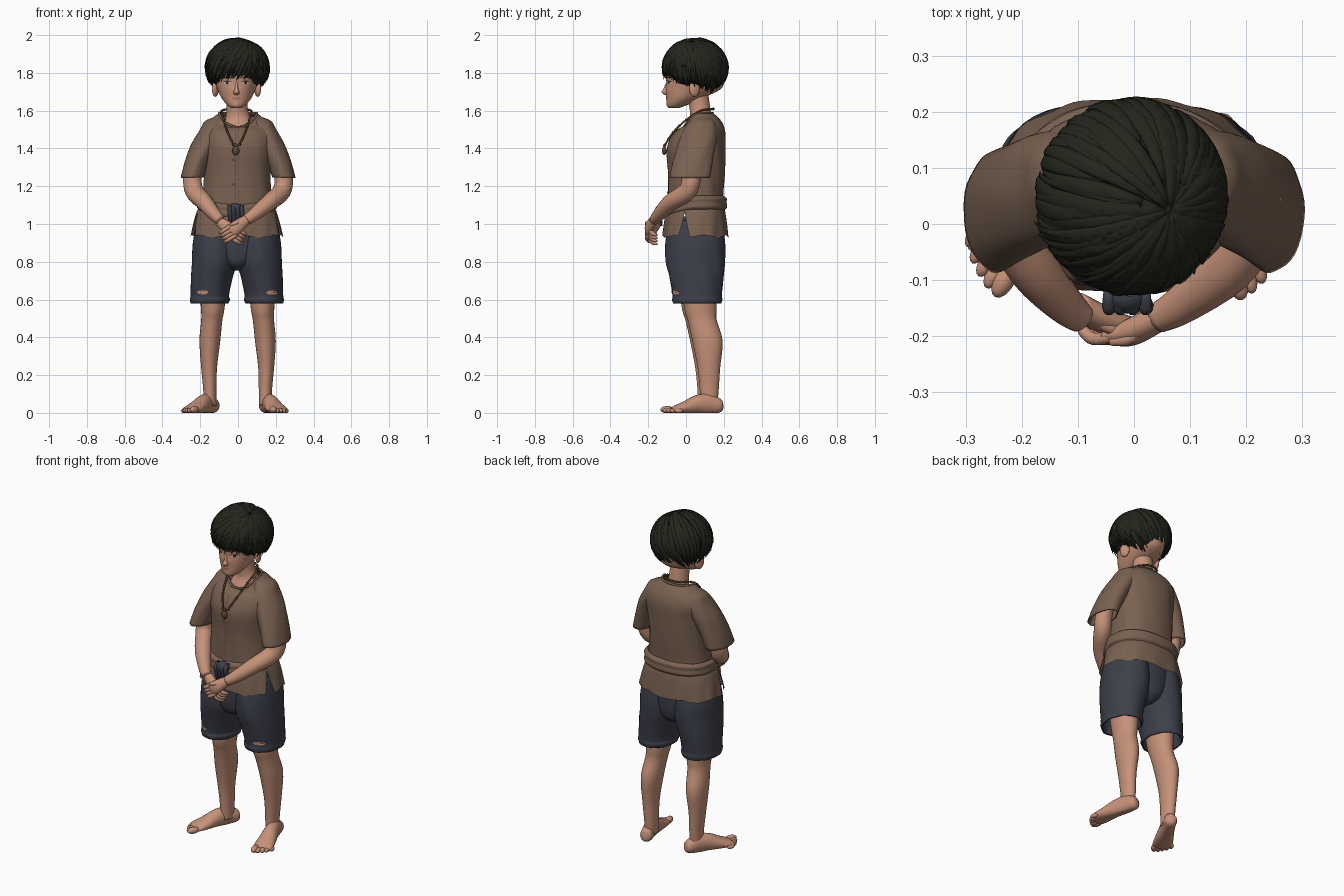
import bpy, bmesh, math, random
from math import sin, cos, pi
from mathutils import Vector, Matrix
from mathutils.bvhtree import BVHTree

random.seed(4)
if "Cube" in bpy.data.objects:
    bpy.data.objects.remove(bpy.data.objects["Cube"])


def material(name, *rgb):
    m = bpy.data.materials.new(name)
    m.use_nodes = True
    m.diffuse_color = (*rgb, 1)
    m.node_tree.nodes["Principled BSDF"].inputs["Base Color"].default_value = (*rgb, 1)
    return m


SKIN = material("skin", .56, .285, .19)
SHIRT = material("brown_cloth", .19, .12, .082)
SEAM = material("dark_stitching", .09, .055, .036)
NAVY = material("navy_cloth", .047, .05, .069)
HAIR = material("dark_hair", .017, .019, .012)
CORD = material("leather_cord", .12, .058, .03)
WHITE = material("eye_white", .6, .5, .45)
DARK = material("eye_dark", .03, .018, .012)
LIPS = material("lips", .42, .18, .125)


def smooth(keys, k):
    """Smooth interpolation through a list of section tuples."""
    pad = [keys[0]] + list(keys) + [keys[-1]]
    out = []
    for i in range(1, len(pad) - 2):
        for t in (j / k for j in range(k)):
            out.append([.5 * (2*b + (c-a)*t + (2*a-5*b+4*c-d)*t*t + (3*b-a-3*c+d)*t**3)
                        for a, b, c, d in zip(*pad[i-1:i+3])])
    return out + [list(keys[-1])]


def squarer(v, power):
    return math.copysign(abs(v) ** power, v)


def sweep(bm, keys, n=20, k=4, ref=None, caps=True, fold=(0, 0), power=1):
    """Skin sections (x, y, z, rx, ry, front dip); level unless ref gives a side direction."""
    keys = smooth(keys, k)
    pts = [Vector(q[:3]) for q in keys]
    rings = []
    for i, (q, p) in enumerate(zip(keys, pts)):
        a, b = Vector((1, 0, 0)), Vector((0, 1, 0))
        if ref:
            t = pts[min(i + 1, len(pts) - 1)] - pts[max(i - 1, 0)]
            a = t.cross(ref(p)).normalized()
            b = a.cross(t).normalized()
        ring = []
        for j in range(n):
            g = 2 * pi * j / n
            m = 1 + fold[0] * sin(fold[1] * g + i * .3) * (.6 + .4 * sin(3 * g))
            v = p + a * squarer(cos(g), power) * q[3] * m + b * squarer(sin(g), power) * q[4] * m
            if len(q) > 5:
                v.z -= q[5] * max(0, -sin(g)) ** 1.5
            ring.append(bm.verts.new(v))
        rings.append(ring)
    for r, s in zip(rings, rings[1:]):
        for j in range(n):
            bm.faces.new((r[j], r[(j+1) % n], s[(j+1) % n], s[j]))
    if caps:
        bm.faces.new(rings[0])
        bm.faces.new(rings[-1])


def blob(bm, pos, size, rot=0):
    mat = Matrix.Translation(pos) @ Matrix.Rotation(rot, 4, 'Z') @ Matrix.Diagonal((*size, 1))
    bmesh.ops.create_uvsphere(bm, u_segments=16, v_segments=10, radius=1, matrix=mat)


def make(name, bm, mat, thick=0):
    """Finish one part and return a tree of its surface."""
    bmesh.ops.recalc_face_normals(bm, faces=bm.faces)
    tree = BVHTree.FromBMesh(bm)
    me = bpy.data.meshes.new(name)
    bm.to_mesh(me)
    bm.free()
    me.materials.append(mat)
    me.shade_smooth()
    ob = bpy.data.objects.new(name, me)
    bpy.context.collection.objects.link(ob)
    if thick:
        mod = ob.modifiers.new("thickness", 'SOLIDIFY')
        mod.thickness = thick
        mod.offset = -1
    return tree


def decal(bm, tree, x, z, rx, rz, lift=.002, bend=0):
    """Thin oval plate laid on the front of a surface."""
    rim = []
    for j in range(17):
        c, s = (0, 0) if j == 16 else (cos(j * pi / 8), sin(j * pi / 8))
        px, pz = x + rx * c, z + rz * s - bend * c * c
        hit = tree.ray_cast(Vector((px, -1, pz)), Vector((0, 1, 0)))[0]
        rim.append(bm.verts.new((px, (hit.y if hit else 0) - lift, pz)))
    for j in range(16):
        bm.faces.new((rim[16], rim[j], rim[(j + 1) % 16]))


FRONT = lambda p: Vector((0, -1, 0))
UP = lambda p: Vector((0, 0, 1))

# Head, nose, ears and neck
bm = bmesh.new()
sweep(bm, [(-.008, *q) for q in (
    (-.065, 1.613, .02, .025), (-.05, 1.628, .047, .052), (-.01, 1.665, .078, .094), (.035, 1.71, .1, .143),
    (.05, 1.75, .113, .154), (.055, 1.8, .12, .165), (.055, 1.86, .12, .16), (.055, 1.92, .09, .12),
    (.055, 1.95, .03, .05))], n=40, k=5)
face = make("head", bm, SKIN)
bm = bmesh.new()
sweep(bm, [(-.008, *q) for q in ((-.095, 1.75, .008, .01), (-.103, 1.715, .01, .017),
                                 (-.107, 1.698, .016, .023), (-.101, 1.684, .012, .013))], n=16)
make("nose", bm, SKIN)
for s, side in ((1, "left"), (-1, "right")):
    bm = bmesh.new()
    blob(bm, (s * .112 - .008, .045, 1.715), (.016, .03, .042), s * .35)
    make(side + "_ear", bm, SKIN)
bm = bmesh.new()
sweep(bm, [(0, .06, 1.42, .11, .08), (0, .07, 1.51, .09, .074), (0, .078, 1.56, .068, .058),
           (-.004, .074, 1.61, .056, .055), (-.008, .06, 1.7, .056, .056)], n=28)
make("neck", bm, SKIN)

# Eyes and mouth as thin plates
for name, mat, shape in (("eye_whites", WHITE, (0, .019, .008, .002, 0)),
                         ("irises", DARK, (0, .008, .008, .0035, 0)),
                         ("upper_lashes", DARK, (.009, .022, .0025, .004, .005)),
                         ("eyebrows", DARK, (.028, .025, .003, .003, .004))):
    bm = bmesh.new()
    for s in (1, -1):
        decal(bm, face, s * .049 - .008, 1.748 + shape[0], *shape[1:])
    make(name, bm, mat)
bm = bmesh.new()
decal(bm, face, -.008, 1.664, .024, .0065)
make("mouth", bm, LIPS)

# Hair: a cap covered with tapering locks that fan out from the crown
MID = Vector((-.005, .05, 1.83))
bm = bmesh.new()
blob(bm, MID, (.156, .16, .143))
make("hair_cap", bm, HAIR)
bm = bmesh.new()
crown = Vector((.42, -.15, .9)).normalized()
for i in range(330):
    az = 2 * pi * i * .618
    pol = math.radians(130 + 18 * sin(az) + random.uniform(-9, 5))
    end = Vector((cos(az) * sin(pol), sin(az) * sin(pol), cos(pol)))
    t0 = random.choice((.02, .12, .3, .5))
    t1 = 1 if t0 > .2 else random.uniform(.7, 1)
    base, flick = random.uniform(.985, 1.015), random.uniform(0, .09)
    swirl, width = random.uniform(-.3, .3), random.uniform(.013, .022)
    keys = []
    for u in (j / 6 for j in range(7)):
        d = crown.slerp(end, t0 + (t1 - t0) * u)
        d.rotate(Matrix.Rotation(swirl * u * (1 - u), 3, 'Z'))
        r = base + flick * u ** 3
        p = MID + Vector((d.x * .163, d.y * .168, d.z * .15)) * r
        w = max(.04, (1 - u ** 2.2) * min(1, .35 + 2 * u))
        keys.append((*p, width * w, .009 * w))
    sweep(bm, keys, n=6, k=2, ref=lambda p: p - MID)
make("hair_locks", bm, HAIR)

# Shirt body with a scooped neckline
bm = bmesh.new()
sweep(bm, [(-.005, .05, 1.06, .197, .15, 0), (-.005, .05, 1.15, .183, .147, 0), (-.004, .055, 1.27, .176, .151, 0),
           (0, .055, 1.4, .186, .155, 0), (0, .072, 1.48, .192, .137, 0), (0, .083, 1.53, .168, .112, .02),
           (0, .078, 1.565, .13, .092, .055), (0, .065, 1.587, .1, .077, .075)],
      n=72, k=6, caps=False, fold=(.012, 11), power=.9)
chest = make("shirt_body", bm, SHIRT, .006)
bm = bmesh.new()
loop = [2 * pi * j / 24 for j in range(25)]
sweep(bm, [(.1 * cos(g), .065 + .077 * sin(g), 1.588 - .075 * max(0, -sin(g)) ** 1.5, .006, .006) for g in loop],
      n=8, k=2, ref=UP)
make("collar_hem", bm, SHIRT)

# Stitching and buttons down the front
bm = bmesh.new()
for j in range(15):
    decal(bm, chest, -.014, 1.14 + j * .024, .0022, .012, .003)
for z in (1.21, 1.34):
    decal(bm, chest, -.024, z, .007, .007, .005)
make("front_stitching", bm, SEAM)

# Shirt skirt in two panels with a slit on each side
for name, start, stop in (("skirt_front", pi + .3, 2 * pi - .3), ("skirt_back", -.3, pi + .3)):
    bm = bmesh.new()
    rows = []
    for v in (i / 10 for i in range(11)):
        w, e, row = .2 * max(0, v - .15), v ** .7, []
        for j in range(49):
            g = start + w + (stop - start - 2 * w) * j / 48
            m = 1 + .014 * v * sin(13 * g + 2 * v)
            row.append(bm.verts.new((-.008 + (.2 + .044 * e) * squarer(cos(g), .85) * m,
                                     .05 + (.152 + .022 * e) * squarer(sin(g), .85) * m,
                                     1.085 - .15 * v + .006 * v * sin(7 * g))))
        rows.append(row)
    for a, b in zip(rows, rows[1:]):
        for j in range(48):
            bm.faces.new((a[j], b[j], b[j + 1], a[j + 1]))
    make(name, bm, SHIRT)

# Sash and its knot
bm = bmesh.new()
sweep(bm, [(-.006, .05, z, r, r - .045, .045) for z, r in
           ((1.075, .2), (1.09, .213), (1.115, .21), (1.135, .211), (1.15, .193))],
      n=64, caps=False, fold=(.008, 9), power=.88)
make("waist_sash", bm, SHIRT)
bm = bmesh.new()
blob(bm, (-.012, -.128, 1.075), (.038, .032, .036))
for x in (-.045, -.025, -.003, .02):
    sweep(bm, [(x, -.125, 1.1, .01, .014), (x, -.148, 1.085, .012, .014), (x + .003, -.145, 1.04, .012, .012),
               (x, -.13, .99, .008, .006)], n=10)
make("sash_knot", bm, NAVY)

for s, side in ((1, "left"), (-1, "right")):
    # Sleeve
    bm = bmesh.new()
    sweep(bm, [(s * q[0], *q[1:]) for q in (
        (.09, .085, 1.568, .03, .035), (.115, .085, 1.545, .06, .066), (.137, .075, 1.5, .065, .09),
        (.165, .062, 1.44, .073, .1), (.19, .05, 1.39, .071, .102), (.22, .035, 1.32, .065, .105),
        (.243, .022, 1.245, .061, .108))], n=40, caps=False, fold=(.02, 7))
    make(side + "_sleeve", bm, SHIRT, .006)

    # Arm bent forward to the clasped hands
    bm = bmesh.new()
    sweep(bm, [(s * q[0] - max(0, .2 - q[0]) * .2, *q[1:]) for q in (
        (.215, .04, 1.38, .045, .05), (.24, .03, 1.26, .047, .052), (.232, .008, 1.175, .048, .05),
        (.172, -.08, 1.115, .046, .044), (.105, -.143, 1.05, .035, .034), (.068, -.168, 1.02, .027, .027))],
        ref=lambda p: Vector((-s, -1, 1)))
    make(side + "_arm", bm, SKIN)
    bm = bmesh.new()
    back = 0 if s > 0 else .02
    spot = lambda x, y, z, *r: (-.027 + s * x, y + back, z - back / 2, *r)
    sweep(bm, [spot(.075, -.165, 1.025, .026, .024), spot(.035, -.187, .995, .034, .024),
               spot(.01, -.197, .975, .037, .022), spot(-.015, -.198, .96, .034, .015)], ref=FRONT)
    for i in range(4):
        x, z = (i - 1.5) * .009, (1.5 - i) * .016
        sweep(bm, [spot(x + a, y, z + c, r, r) for a, y, c, r in (
            (.005, -.2, .967, .011), (-.03, -.205, .945, .0115), (-.05, -.19, .932, .01), (-.058, -.172, .928, .005))],
            n=10, ref=FRONT)
    sweep(bm, [spot(.045, -.185, 1.01, .012, .012), spot(.015, -.205, 1.005, .012, .012),
               spot(-.015, -.21, .992, .007, .007)], n=10, ref=FRONT)
    make(side + "_hand", bm, SKIN)

    # Shorts leg with a turned hem and a torn patch
    bm = bmesh.new()
    sweep(bm, [(s * q[0] - .006, *q[1:]) for q in (
        (.145, .06, .58, .1, .127), (.143, .06, .6, .105, .132), (.143, .06, .625, .102, .13),
        (.132, .055, .72, .112, .145), (.117, .05, .8, .121, .157), (.108, .05, .9, .124, .157),
        (.1, .05, 1.02, .11, .138))], n=48, k=5, caps=False, fold=(.018, 8))
    shorts = make(side + "_shorts_leg", bm, NAVY, .008)
    bm = bmesh.new()
    decal(bm, shorts, s * .183 - .004, .638, .03, .011, .003, s * .003)
    make(side + "_torn_patch", bm, SKIN)

    # Bare leg
    bm = bmesh.new()
    sweep(bm, [(s * q[0] - .002, q[1] + s * .006, *q[2:]) for q in (
        (.147, .115, .04, .034, .045), (.147, .117, .12, .035, .05), (.151, .115, .24, .042, .06),
        (.147, .108, .38, .055, .08), (.137, .08, .49, .056, .077), (.132, .07, .55, .062, .085),
        (.13, .06, .7, .076, .095))], n=28)
    make(side + "_leg", bm, SKIN)

    # Foot with five toes, turned outward
    turn = .27 if s > 0 else .5
    heel = Vector((.14, .19, 0)) if s > 0 else Vector((-.122, .175, 0))
    ahead, out = Vector((s * sin(turn), -cos(turn), 0)), Vector((s * cos(turn), sin(turn), 0))
    bm = bmesh.new()
    sweep(bm, [(*(heel + ahead * d + Vector((0, 0, z))), w, h) for d, z, w, h in (
        (-.005, .035, .012, .015), (.01, .036, .033, .036), (.07, .047, .037, .053), (.13, .045, .042, .05),
        (.19, .031, .05, .036), (.25, .019, .055, .022), (.275, .014, .048, .014))], n=24, ref=UP)
    for i, (d, r) in enumerate(((.292, .019), (.295, .014), (.284, .0135), (.27, .013), (.25, .0125))):
        blob(bm, heel + ahead * d + out * (-.036 + i * .0215) + Vector((0, 0, r * .9)), (r, r * 1.9, r), s * turn)
    for v in bm.verts:
        v.co.z = max(v.co.z, 0)
    make(side + "_foot", bm, SKIN)

# Seat of the shorts
bm = bmesh.new()
sweep(bm, [(-.006, .055, .755, .03, .09), (-.006, .05, .79, .1, .135), (-.006, .05, .86, .17, .148),
           (-.006, .05, .95, .2, .148), (-.006, .05, 1.04, .19, .14)], n=40)
make("shorts_seat", bm, NAVY)

# Necklace cord, beads and pendant
half = [(.045, .13, 1.607), (.078, .075, 1.598), (.068, .002, 1.552), (.046, -.068, 1.485), (.016, -.11, 1.42)]
path = [(-x, y, z) for x, y, z in half[::-1]] + [(0, .145, 1.609)] + half
bm = bmesh.new()
sweep(bm, [(x - .008, y, z, .005, .005) for x, y, z in path], n=8, k=6, ref=lambda p: Vector((.3, .2, 1)))
for q in smooth(path, 4)[::2]:
    blob(bm, (q[0] - .008, q[1], q[2]), (.007, .007, .007))
blob(bm, (-.012, -.115, 1.388), (.019, .012, .024))
blob(bm, (-.012, -.113, 1.416), (.01, .008, .01))
make("necklace", bm, CORD)
